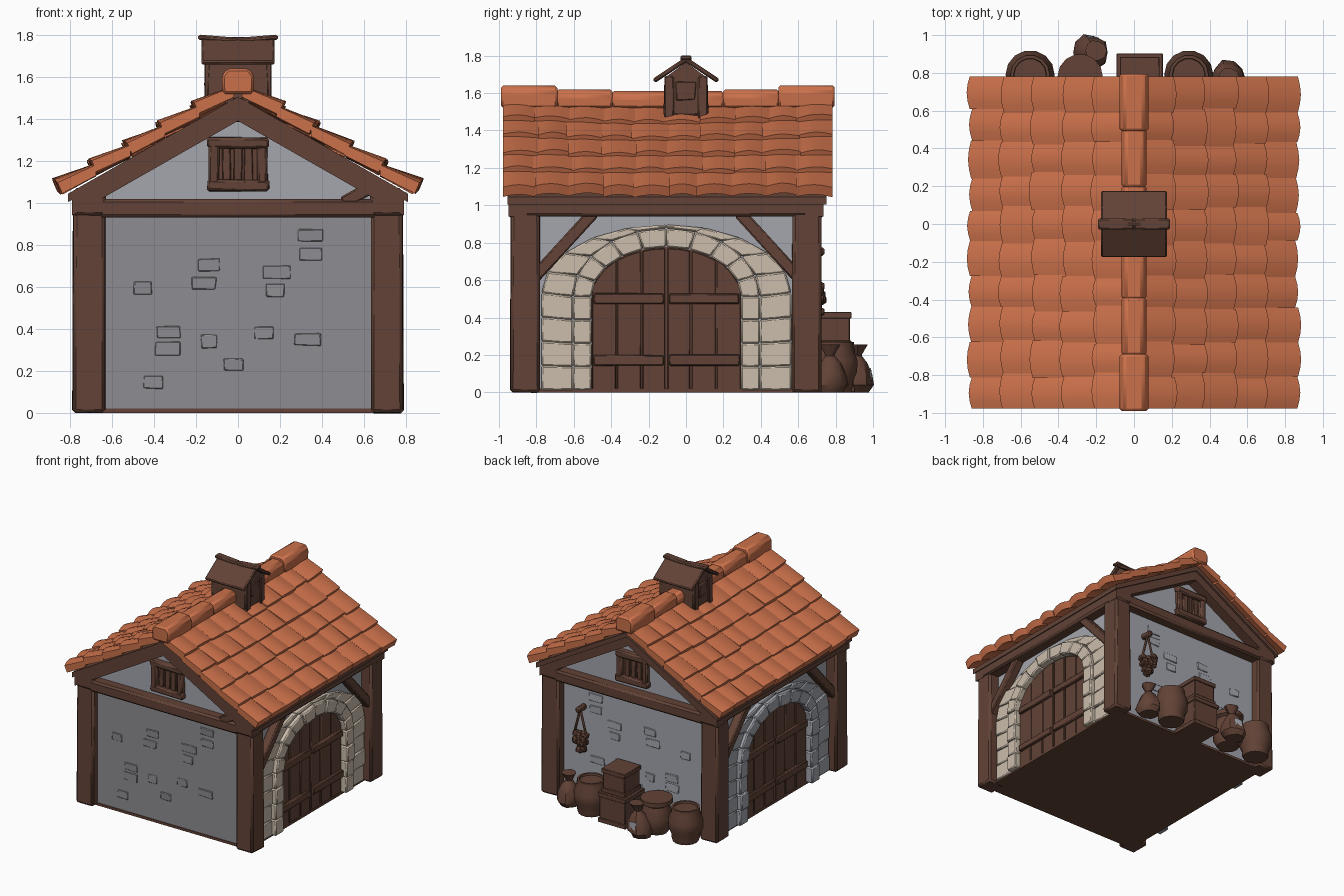
import bpy, bmesh, math, random
from mathutils import Vector, Matrix

random.seed(4)
if "Cube" in bpy.data.objects:
    bpy.data.objects.remove(bpy.data.objects["Cube"])


def material(name, *rgb):
    m = bpy.data.materials.new(name)
    m.use_nodes = True
    m.diffuse_color = (*rgb, 1)
    bsdf = next(n for n in m.node_tree.nodes if n.type == 'BSDF_PRINCIPLED')
    bsdf.inputs["Base Color"].default_value = (*rgb, 1)
    return m


WOOD = material("brown wood", .122, .055, .037)
TILE = material("orange clay", .60, .165, .07)
WALL = material("grey plaster", .27, .265, .285)
PALE = material("pale grey plaster", .37, .38, .42)
CREAM = material("cream stone", .60, .51, .41)
MID = -.105          # middle of the house along y
made = []


def jit(a):
    return random.uniform(-a, a)


def finish(bm, name, mat, bevel=0):
    bmesh.ops.recalc_face_normals(bm, faces=bm.faces)
    me = bpy.data.meshes.new(name)
    bm.to_mesh(me)
    bm.free()
    me.materials.append(mat)
    ob = bpy.data.objects.new(name, me)
    bpy.context.collection.objects.link(ob)
    if bevel:
        mod = ob.modifiers.new("Bevel", 'BEVEL')
        mod.width = bevel
        mod.limit_method = 'ANGLE'
    made.append(ob)
    return ob


def box(name, xs, ys, zs, mat=WOOD, bevel=.01, flare=0, wobble=0):
    """Box from ranges; flare widens the foot, wobble makes it hand-cut."""
    bm = bmesh.new()
    bmesh.ops.create_cube(bm, size=1)
    for v in bm.verts:
        k = 1 + (flare if v.co.z < 0 else 0)
        for i, r in enumerate((xs, ys, zs)):
            f = k if i < 2 else 1
            v.co[i] = sum(r) / 2 + v.co[i] * f * (r[1] - r[0]) + jit(wobble)
    return finish(bm, name, mat, bevel)


def add_prism(bm, pts, axis, lo, hi):
    """Add an outline (across, height) pushed along the x or y axis."""
    place = (lambda d, p: (d, *p)) if axis == 'X' else (lambda d, p: (p[0], d, p[1]))
    ends = [[bm.verts.new(place(d, p)) for p in pts] for d in (lo, hi)]
    for e in ends:
        bm.faces.new(e)
    n = len(pts)
    for i in range(n):
        j = (i + 1) % n
        bm.faces.new((ends[0][i], ends[0][j], ends[1][j], ends[1][i]))


def prism(name, pts, axis, lo, hi, mat=WOOD, bevel=0):
    bm = bmesh.new()
    add_prism(bm, pts, axis, lo, hi)
    return finish(bm, name, mat, bevel)


def beam(name, a, b, side, width, thick, mat=WOOD, bevel=.008):
    """Straight timber from a to b; side is the direction of its width."""
    a, b, side = Vector(a), Vector(b), Vector(side)
    d = (b - a).normalized()
    rot = Matrix((side, d.cross(side), d)).transposed()
    bm = bmesh.new()
    bmesh.ops.create_cube(bm, size=1)
    for v in bm.verts:
        c = v.co * 1
        v.co = rot @ Vector((c.x * width, c.y * thick, c.z * (b - a).length)) + (a + b) / 2
    return finish(bm, name, mat, bevel)


def lathe(name, profile, loc, mat=WOOD, sides=14, lean=(0, 0), rough=0):
    """Turned shape from (radius, height) pairs."""
    bm = bmesh.new()
    rings = []
    for r, z in profile:
        ring = []
        for i in range(sides):
            t = math.tau * i / sides
            q = r * (1 + jit(rough))
            ring.append(bm.verts.new((loc[0] + q * math.cos(t) + lean[0] * z,
                                      loc[1] + q * math.sin(t) + lean[1] * z, loc[2] + z)))
        rings.append(ring)
    for low, high in zip(rings, rings[1:]):
        for i in range(sides):
            j = (i + 1) % sides
            bm.faces.new((low[i], low[j], high[j], high[i]))
    bm.faces.new(rings[0])
    bm.faces.new(rings[-1])
    return finish(bm, name, mat)


def roof(x, drop=0):
    """Height of the roof line at distance x from the ridge."""
    return 1.606 - .57 * abs(x) - drop


def sag(y):
    return .035 * (1 - ((y - MID) / .88) ** 2)


def chevron(name, reach, top, bottom, lo, hi):
    xs = (-reach, 0, reach)
    pts = [(x, roof(x, top)) for x in xs] + [(x, roof(x, bottom)) for x in reversed(xs)]
    prism(name, pts, 'Y', lo, hi)


# Walls and floor
box("floor", (-.72, .72), (-.89, .67), (0, .02), bevel=0)
prism("house_walls", [(-.7, .01), (.7, .01), (.7, 1.04), (0, 1.45), (-.7, 1.04)],
      'Y', -.87, .65, PALE)
box("front_wall", (-.66, .66), (-.885, -.86), (.01, .95), WALL, bevel=0)
for i in range(14):
    x, z, w = jit(.5), .5 + jit(.38), .05 + jit(.015)
    box("front_wall_stone", (x - w, x + w), (-.891, -.88), (z - .03, z + .03), WALL, .004, wobble=.004)
    box("back_wall_stone", (x - w, x + w), (.64, .656), (z - .03, z + .03), PALE, .004, wobble=.004)

# Timber frame
for sx in (-1, 1):
    for y in (-.86, .645):
        box("corner_post", sorted((sx * .635, sx * .785)), (y - .077, y + .077),
            (0, 1.07), bevel=.015, flare=.06, wobble=.004)
    box("side_plate", sorted((sx * .63, sx * .79)), (-.95, .735), (.94, 1.055), bevel=.015)
    for sy in (-1, 1):
        beam("corner_brace", (sx * .735, MID + sy * .71, .61), (sx * .735, MID + sy * .39, .96),
             (1, 0, 0), .07, .065)
for lo, hi in ((-.95, -.85), (.635, .735)):
    box("tie_beam", (-.66, .66), (lo, hi), (.93, 1.02), bevel=.015)
    chevron("gable_rafters", .79, .13, .215, lo, hi)
    box("gable_peak_block", (-.06, .06), (lo, hi), (1.385, 1.5))
beam("gable_brace", (.5, -.9, 1.0), (.68, -.9, 1.1), (0, 1, 0), .09, .06)

# Gable windows
for face in (-.87, .65):
    s = -1 if face < 0 else 1

    def depth(a, b):
        return sorted((face + s * a, face + s * b))
    box("window_panel", (-.12, .12), depth(-.01, .01), (1.08, 1.29), bevel=0)
    for z in (1.085, 1.285):
        box("window_rail", (-.147, .147), depth(0, .05), (z - .027, z + .027), wobble=.005)
    for x in (-.115, .115):
        box("window_stile", (x - .025, x + .025), depth(0, .045), (1.07, 1.3), wobble=.004)
    for x in (-.055, 0, .05):
        box("window_slat", (x - .02, x + .02), depth(0, .025), (1.1, 1.27), bevel=.004, wobble=.004)


# Arched doorways on both sides
def arch(half, spring, top, bend=10):
    right = [(half, spring * i / 4) for i in range(4)]
    curve = [(half * math.cos(math.pi * i / bend),
              spring + (top - spring) * math.sin(math.pi * i / bend)) for i in range(bend + 1)]
    left = [(-y, z) for y, z in reversed(right)]
    return [(MID + y, z + .012) for y, z in right + curve + left]


def stones(name, inner, outer, s, depth, mat):
    bm = bmesh.new()
    for i in range(len(inner) - 1):
        add_prism(bm, [inner[i], outer[i], outer[i + 1], inner[i + 1]], 'X',
                  s * .68, s * (depth + jit(.008)))
    finish(bm, name, mat, .008)


def door_top(y):
    return .5 + .27 * math.sqrt(max(0, 1 - (y / .41) ** 2))


opening, ring, field = arch(.4, .5, .765), arch(.5, .5, .865), arch(.668, .52, .885)
for s, mat in ((1, CREAM), (-1, PALE)):
    stones("arch_ring", opening, ring, s, .765, mat)
    stones("arch_surround", ring, field, s, .735, mat)
    prism("door_back", opening, 'X', s * .69, s * .705)
    planks = bmesh.new()
    for i in range(6):
        a, b = -.4 + i * .8 / 6, -.4 + (i + 1) * .8 / 6
        gap = .007 if i in (2, 3) else .003
        a, b = a + gap, b - gap
        mid = (a + b) / 2
        tops = [(MID + y, door_top(y)) for y in (b, mid, a)]
        add_prism(planks, [(MID + a, .012), (MID + b, .012)] + tops, 'X', s * .69, s * (.718 + jit(.003)))
    finish(planks, "door_planks", WOOD, .004)
    for z in (.17, .5):
        for a, b in ((-.39, -.012), (.012, .39)):
            box("door_batten", sorted((s * .7, s * .738)), (MID + a, MID + b),
                (z - .028, z + .028), bevel=.006, wobble=.004)

# Roof deck and overlapping tiles
chevron("roof_deck", .81, .1, .14, -.955, .75)
ROWS, COLS, STEP = 5, 10, .164
for s in (-1, 1):
    bm = bmesh.new()
    for r in range(ROWS):
        x0, x1 = .05 + STEP * r, .05 + STEP * (r + 1)
        width = 1.76 / COLS
        cuts = [-.978] + [-.978 + width * c + jit(.02) for c in range(1, COLS)] + [.782]
        for y0, y1 in zip(cuts, cuts[1:]):
            lift, reach, skew = jit(.006), jit(.01), jit(.007)
            grid = []
            for k in range(5):
                u = k / 4
                bulge = math.sin(math.pi * u)
                y = y0 + (y1 - y0) * u
                low = x1 - .008 + .016 * bulge + reach
                dip = sag(y) * (1 - x1)
                zl = roof(x1) + .014 * bulge - .007 + lift - dip + skew * (u - .5)
                zh = roof(x0) - .033 + .008 * bulge - dip
                pts = ((x0 - .03, zh + .012), (low, zl), (low - .022, zl - .052), (x0 - .03, zh - .04))
                grid.append([bm.verts.new((s * x, y, z)) for x, z in pts])
            for g, h in zip(grid, grid[1:]):
                for i in range(4):
                    j = (i + 1) % 4
                    bm.faces.new((g[i], g[j], h[j], h[i]))
            bm.faces.new(grid[0])
            bm.faces.new(grid[-1])
    finish(bm, "roof_tiles", TILE)

# Ridge caps
CAPS = 6
for i in range(CAPS):
    y0 = -.99 + i * 1.78 / CAPS
    y1 = y0 + 1.78 / CAPS + .005
    end = i in (0, CAPS - 1)
    w, top = (.074 if end else .064), 1.65 - sag((y0 + y1) / 2) + (.006 if end else 0)
    half = [(w, 1.52), (w + .004, top - .04), (w * .7, top - .005)]
    prism("ridge_cap", half + [(-x, z) for x, z in reversed(half)], 'Y', y0, y1, TILE, .012)

# Small roof vent
box("vent_body", (-.145, .145), (-.115, .115), (1.48, 1.69), flare=.05)
prism("vent_gable", [(-.115, 1.68), (.115, 1.68), (0, 1.765)], 'X', -.145, .145)
for s in (-1, 1):
    beam("vent_roof", (0, -s * .008, 1.785), (0, s * .172, 1.665), (1, 0, 0), .35, .025)
    for y in (-.09, .09):
        box("vent_post", sorted((s * .13, s * .16)), (y - .025, y + .025), (1.44, 1.69), bevel=.006)
    box("vent_shutter", sorted((s * .14, s * .157)), (-.055, .05), (1.56, 1.66), bevel=.005, wobble=.006)
    beam("vent_ridge", (0, 0, 1.775), (s * .19, 0, 1.79), (0, 1, 0), .06, .025)

# Goods along the back wall
BARREL = [(.095, 0), (.105, .03), (.106, .06), (.128, .11), (.13, .17), (.108, .23),
          (.104, .27), (.088, .27), (.085, .255)]
SACK = [(.07, 0), (.095, .04), (.088, .1), (.055, .16), (.025, .195), (.03, .21), (.055, .255)]
lathe("barrel", BARREL, (-.55, .79, 0))
lathe("barrel", BARREL, (.29, .79, 0))
lathe("pot", [(.085, 0), (.115, .06), (.12, .13), (.1, .2), (.095, .22), (.12, .235), (.12, .27), (.09, .27)],
      (-.285, .78, 0))
lathe("sack", SACK, (.5, .77, 0), sides=10, rough=.1)
lathe("leaning_sack", SACK, (-.24, .905, 0), sides=10, lean=(.15, .05), rough=.1)
box("sack_patch", (-.25, -.19), (.985, .992), (.06, .13), PALE, .002, wobble=.008)
for h, lo, hi in ((.115, 0, .24), (.097, .24, .43)):
    box("crate", (.03 - h, .03 + h), (.78 - h, .78 + h), (lo, hi), bevel=.006)
    for z in (lo + .018, hi - .018):
        box("crate_band", (.022 - h, .038 + h), (.772 - h, .788 + h), (z - .018, z + .018), bevel=.004)

# Hanging bundle on the back wall
for s in (-1, 1):
    beam("bundle_rope", (.45, .7, .75), (.45 + s * .055, .7, .54), (0, 1, 0), .02, .02)
box("bundle_peg", (.43, .47), (.64, .74), (.73, .775))
bm = bmesh.new()
for i in range(26):
    z = .42 + .15 * random.random()
    spot = Vector((.45 + jit(.025 + (z - .42) * .3), .7 + jit(.025), z))
    bmesh.ops.create_icosphere(bm, subdivisions=1, radius=.03, matrix=Matrix.Translation(spot))
finish(bm, "hanging_bundle", WOOD)

# Soft shading with sharp edges kept
bpy.ops.object.select_all(action='DESELECT')
for ob in made:
    ob.select_set(True)
bpy.context.view_layer.objects.active = made[0]
bpy.ops.object.shade_smooth_by_angle(angle=math.radians(35))
